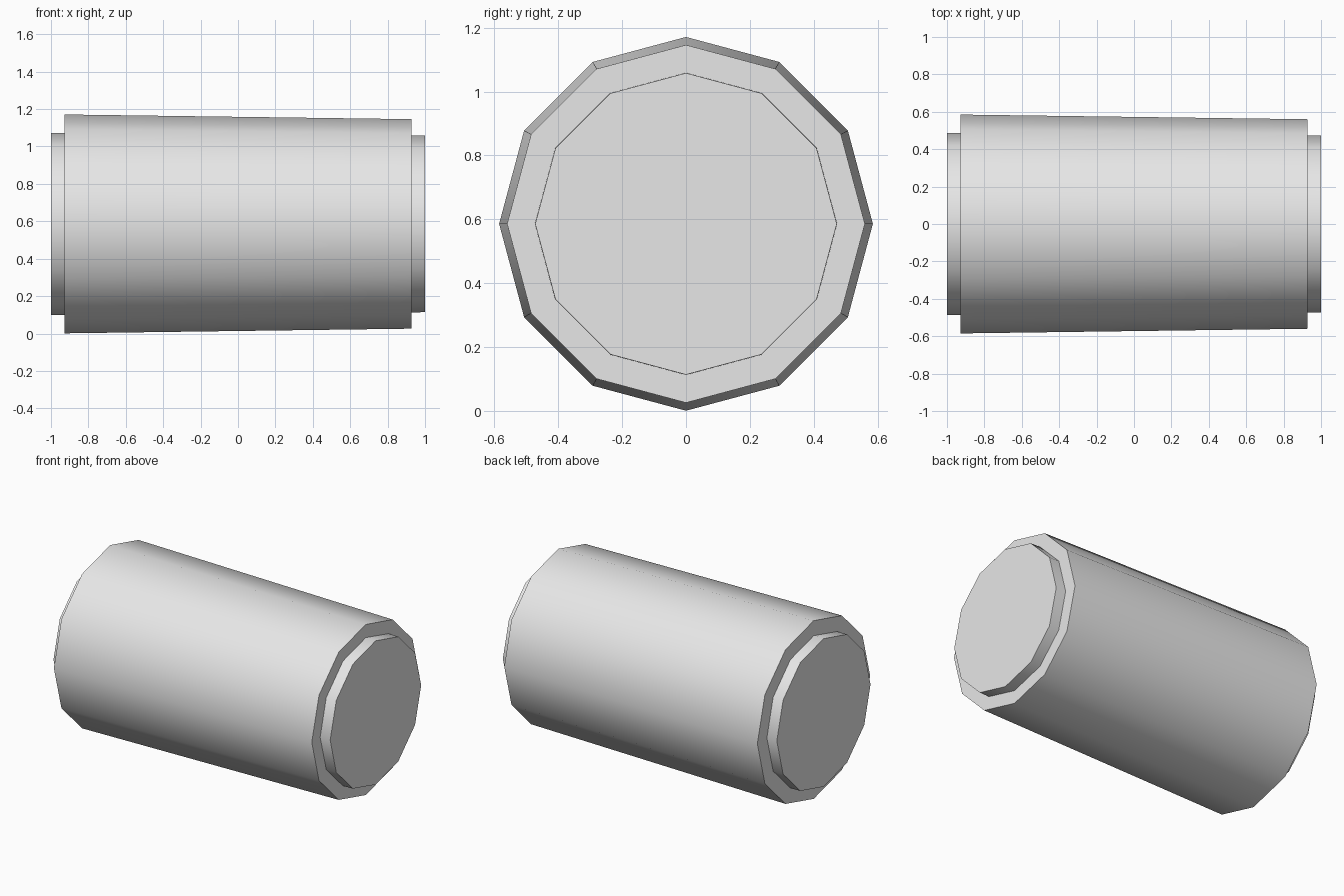
import bpy, bmesh, math

if "Cube" in bpy.data.objects:
    bpy.data.objects.remove(bpy.data.objects["Cube"])

SIDES = 12
CENTRE_Z = 0.586

grey = bpy.data.materials.new("light grey")
grey.diffuse_color = (0.8, 0.8, 0.8, 1)
grey.use_nodes = True
grey.node_tree.nodes["Principled BSDF"].inputs["Base Color"].default_value = grey.diffuse_color

# Tapered roller with a recessed stub at each end: (x, radius)
profile = [(-1.0, 0.486), (-0.928, 0.486), (-0.928, 0.585),
           (0.928, 0.56), (0.928, 0.473), (1.0, 0.472)]

bm = bmesh.new()
rings = []
for x, r in profile:
    rings.append([bm.verts.new((x, r * math.sin(a), CENTRE_Z + r * math.cos(a)))
                  for a in (2 * math.pi * i / SIDES for i in range(SIDES))])

# Walls between neighbouring rings
for a, b in zip(rings, rings[1:]):
    for i in range(SIDES):
        j = (i + 1) % SIDES
        bm.faces.new((a[i], a[j], b[j], b[i]))

# End caps
bm.faces.new(rings[0])
bm.faces.new(rings[-1])
bmesh.ops.recalc_face_normals(bm, faces=bm.faces)

mesh = bpy.data.meshes.new("log")
bm.to_mesh(mesh)
bm.free()
mesh.materials.append(grey)
log = bpy.data.objects.new("log", mesh)
bpy.context.collection.objects.link(log)

# Smooth round sides, sharp end rims
bpy.context.view_layer.objects.active = log
log.select_set(True)
bpy.ops.object.shade_smooth_by_angle(angle=math.radians(40))
